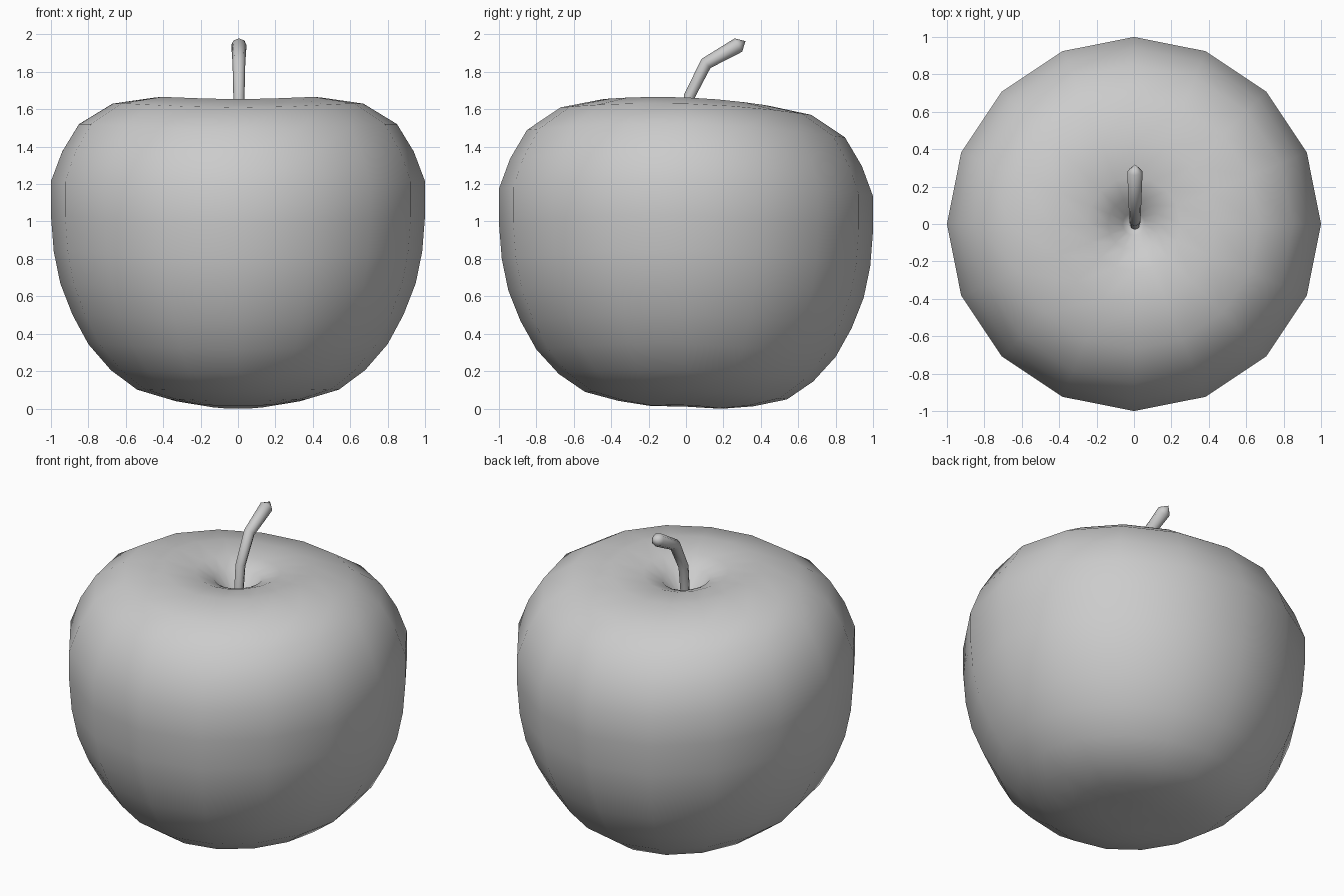
import bpy
import bmesh
from math import sin, cos, pi
from mathutils import Vector

cube = bpy.data.objects.get("Cube")
if cube:
    bpy.data.objects.remove(cube, do_unlink=True)

grey = bpy.data.materials.new("plain_grey")
grey.use_nodes = True
colour = (0.6, 0.6, 0.6, 1)
grey.diffuse_color = colour
grey.node_tree.nodes["Principled BSDF"].inputs["Base Color"].default_value = colour


def loft(name, rings, start, end):
    """Skin a list of rings and close both ends with a fan to a point."""
    bm = bmesh.new()
    loops = [[bm.verts.new(p) for p in ring] for ring in rings]
    n = len(loops[0])
    for a, b in zip(loops, loops[1:]):
        for i in range(n):
            j = (i + 1) % n
            bm.faces.new((a[i], a[j], b[j], b[i]))
    for loop, point in ((loops[0], start), (loops[-1], end)):
        tip = bm.verts.new(point)
        for i in range(n):
            bm.faces.new((loop[i], loop[(i + 1) % n], tip))
    bmesh.ops.recalc_face_normals(bm, faces=bm.faces)
    mesh = bpy.data.meshes.new(name)
    bm.to_mesh(mesh)
    bm.free()
    mesh.materials.append(grey)
    obj = bpy.data.objects.new(name, mesh)
    bpy.context.collection.objects.link(obj)
    return obj


def body_ring(r, z, sides=16):
    """Horizontal ring, raised at the sides and tipped down to the back."""
    ring = []
    for i in range(sides):
        t = 2 * pi * i / sides
        lift = 0.03 * r * cos(2 * t) - 0.02 * min(1, 2 * r) * sin(t)
        ring.append((r * cos(t), r * sin(t), z + lift))
    return ring


def stem_ring(y, z, r, lean, sides=8):
    """Ring across the stem, lean being its angle from upright."""
    across = Vector((0, cos(lean), -sin(lean)))
    centre = Vector((0.005, y, z))
    turns = [2 * pi * i / sides for i in range(sides)]
    return [centre + Vector((r * cos(t), 0, 0)) + across * r * sin(t) for t in turns]


# Fruit body: radius and height from the base, over the rim, into the pit
profile = [(0.19, 0.012), (0.36, 0.037), (0.54, 0.085), (0.68, 0.185), (0.8, 0.32),
           (0.885, 0.475), (0.95, 0.64), (0.985, 0.81), (1, 1), (1, 1.185),
           (0.94, 1.345), (0.85, 1.495), (0.67, 1.61), (0.44, 1.65),
           (0.25, 1.63), (0.14, 1.585), (0.06, 1.49)]
body = loft("fruit_body", [body_ring(r, z) for r, z in profile],
            (0, 0, 0.01), (0, 0, 1.45))

# Bent stem flaring to a pointed end
path = [(-0.005, 1.44, 0.027, 0.05), (0.018, 1.67, 0.03, 0.3),
        (0.107, 1.845, 0.034, 0.8), (0.28, 1.943, 0.041, 1.05)]
stem = loft("stem", [stem_ring(*p) for p in path],
            (0, -0.005, 1.43), (0.005, 0.318, 1.964))

for obj in (body, stem):
    obj.select_set(True)
    bpy.context.view_layer.objects.active = obj
bpy.ops.object.shade_smooth_by_angle(angle=pi / 3)
